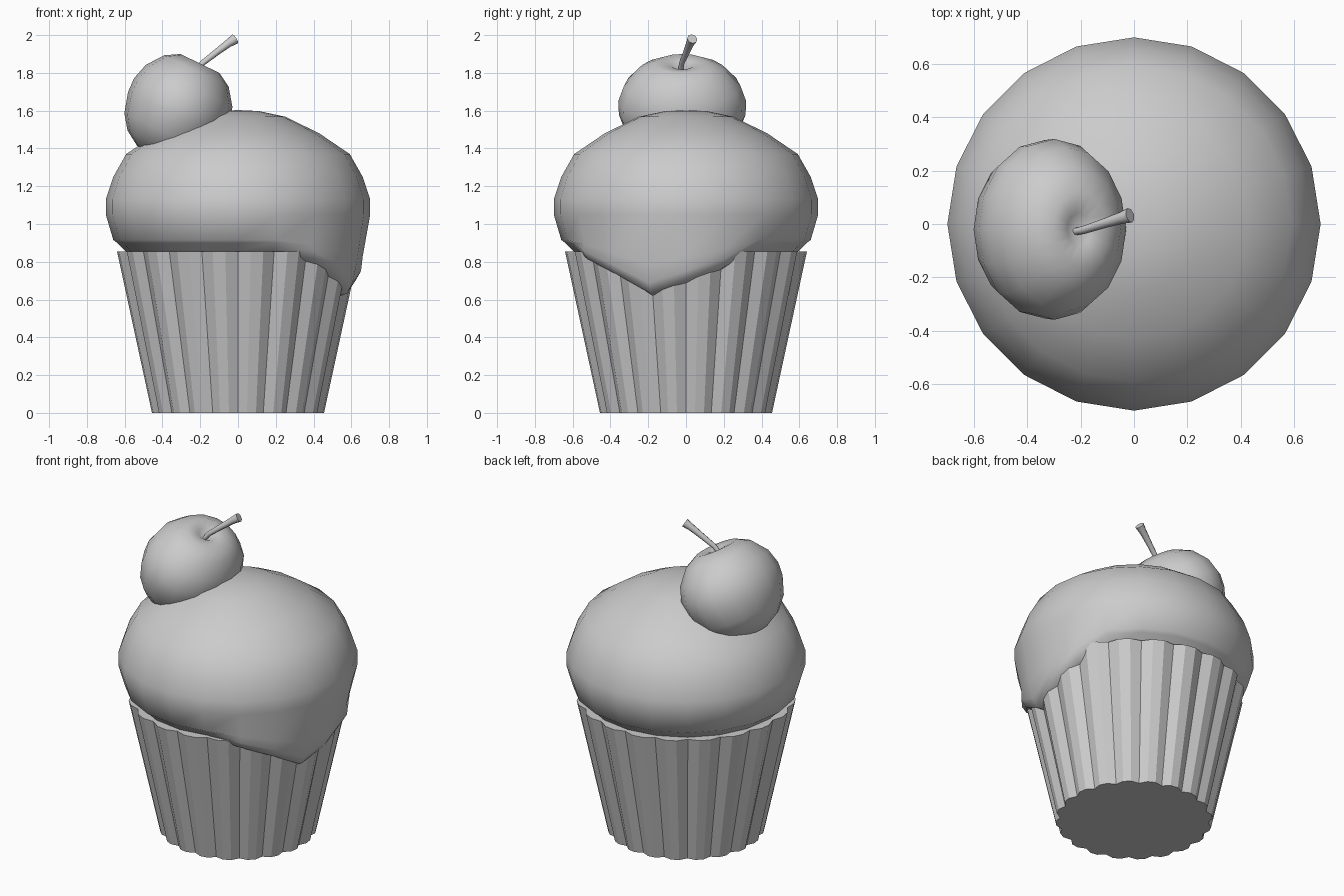
import bpy, math
from mathutils import Vector, Matrix

if "Cube" in bpy.data.objects:
    bpy.data.objects.remove(bpy.data.objects["Cube"])


def make(name, verts, faces, smooth=None):
    me = bpy.data.meshes.new(name)
    me.from_pydata([tuple(v) for v in verts], [], faces)
    ob = bpy.data.objects.new(name, me)
    bpy.context.collection.objects.link(ob)
    bpy.context.view_layer.objects.active = ob
    ob.select_set(True)
    if smooth:
        bpy.ops.object.shade_smooth_by_angle(angle=math.radians(smooth))
    ob.select_set(False)
    return ob


def bridge(rings, poles=None):
    """Join equal rings (listed bottom to top); close with poles or flat caps."""
    n = len(rings[0])
    verts = [v for r in rings for v in r]
    faces = [(k * n + i, k * n + (i + 1) % n, (k + 1) * n + (i + 1) % n, (k + 1) * n + i)
             for k in range(len(rings) - 1) for i in range(n)]
    top = len(verts) - n
    if poles:
        b, t = len(verts), len(verts) + 1
        verts += list(poles)
        for i in range(n):
            j = (i + 1) % n
            faces += [(j, i, b), (top + i, top + j, t)]
    else:
        faces += [tuple(reversed(range(n))), tuple(range(top, top + n))]
    return verts, faces


def polar(r, a, z):
    return Vector((r * math.cos(a), r * math.sin(a), z))


# Pleated paper wrapper: 20 pleats, three facets each
def wrapper_radius(z):
    return 0.458 + (0.644 - 0.458) * z / 0.855


rings = []
for z in (0, 0.855):
    rings.append([polar(wrapper_radius(z) - (0.025 if i % 3 == 0 else 0), math.tau * i / 60, z)
                  for i in range(60)])
make("paper_wrapper", *bridge(rings))

# Frosting: 20-sided dome, with a drip hanging over the right side
drip = {-3: 0.045, -2: 0.125, -1: 0.228, 0: 0.16, 1: 0.09}
edge = [(0.57, 0.84, 1.0), (0.60, 0.86, 1.0), (0.64, 0.90, 0.93), (0.66, 0.915, 0.55)]
dome = [(0.70, 1.05), (0.70, 1.13), (0.66, 1.25), (0.592, 1.37),
        (0.43, 1.48), (0.25, 1.568), (0.11, 1.598)]
rings = []
for k, (r, z, share) in enumerate(edge):
    ring = []
    for i in range(20):
        d = drip.get(i if i < 10 else i - 20, 0)
        zz, rr = z - d * share, r
        if d and k == 0:
            rr = wrapper_radius(zz) - 0.05
        elif d and k < 3:
            rr = wrapper_radius(zz) + (0.012, 0.03)[k - 1]
        ring.append(polar(rr, math.tau * i / 20, zz))
    rings.append(ring)
for r, z in dome:
    rings.append([polar(r, math.tau * i / 20, z) for i in range(20)])
make("frosting", *bridge(rings, [(0, 0, 0.84), (0, 0, 1.603)]), smooth=80)

# Cherry: dimpled, wider across y, tipped toward the middle
place = Matrix.Translation((-0.32, -0.02, 1.605)) @ Matrix.Rotation(math.radians(26), 4, 'Y')
prof = [(0.11, -0.265), (0.19, -0.215), (0.245, -0.14), (0.277, -0.03), (0.28, 0.05),
        (0.255, 0.14), (0.19, 0.228), (0.115, 0.272), (0.05, 0.262)]
rings = []
for r, z in prof:
    ring = []
    for i in range(16):
        p = polar(r, math.tau * i / 16, z)
        p.y *= 1.21
        ring.append(place @ p)
    rings.append(ring)
make("cherry", *bridge(rings, [place @ Vector((0, 0, -0.285)), place @ Vector((0, 0, 0.225))]),
     smooth=80)

# Cherry stem: bent tapered tube, flared at the tip
path = [Vector(p) for p in ((-0.23, -0.03, 1.80), (-0.19, -0.023, 1.85),
                            (-0.11, 0.003, 1.912), (-0.05, 0.022, 1.957), (-0.015, 0.033, 1.98))]
rings = []
for k, (p, r) in enumerate(zip(path, (0.013, 0.015, 0.018, 0.022, 0.028))):
    t = path[min(k + 1, 4)] - path[max(k - 1, 0)]
    q = t.to_track_quat('Z', 'Y')
    rings.append([p + q @ polar(r, math.tau * i / 8, 0) for i in range(8)])
make("cherry_stem", *bridge(rings), smooth=50)
